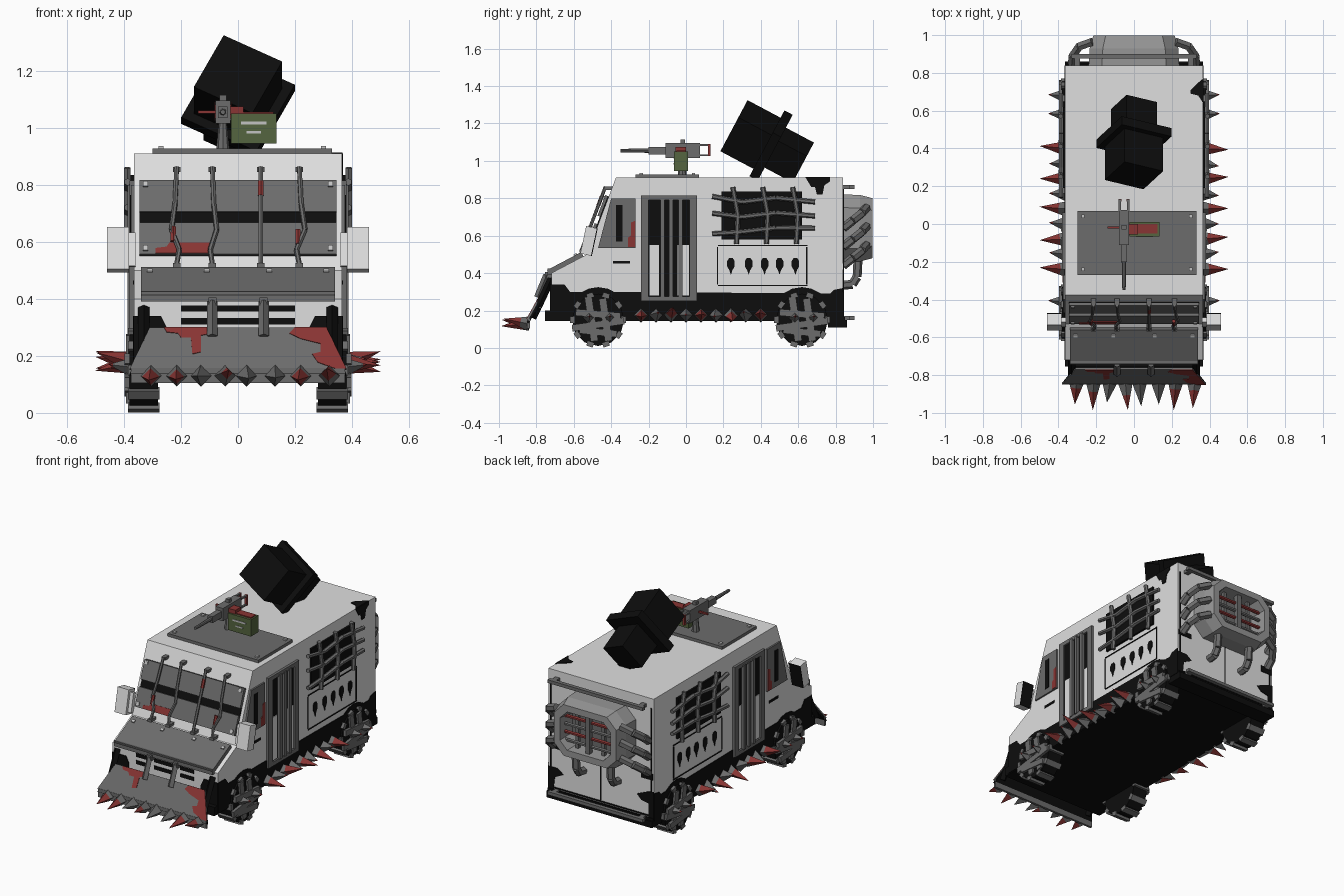
import bpy, bmesh, math, random
from mathutils import Vector, Matrix

if "Cube" in bpy.data.objects:
    bpy.data.objects.remove(bpy.data.objects["Cube"])
random.seed(4)

def mat(name, r, g, b):
    m = bpy.data.materials.new(name)
    m.diffuse_color = (r, g, b, 1)
    m.use_nodes = True
    m.node_tree.nodes["Principled BSDF"].inputs["Base Color"].default_value = m.diffuse_color
    return m

WHITE = mat("off_white_paint", .74, .74, .74)
BLACK = mat("black", .004, .004, .004)
METAL = mat("dull_metal", .15, .15, .15)
STEEL = mat("light_steel", .30, .30, .30)
BOLT = mat("bolt_silver", .55, .55, .55)
RED = mat("dried_red", .25, .035, .033)
GREEN = mat("olive_green", .09, .13, .05)

# ---- helpers: each adds geometry to a bmesh; done() turns it into an object
def done(name, bm, m, mirror=False):
    bmesh.ops.recalc_face_normals(bm, faces=bm.faces)
    me = bpy.data.meshes.new(name)
    bm.to_mesh(me)
    bm.free()
    me.materials.append(m)
    o = bpy.data.objects.new(name, me)
    bpy.context.collection.objects.link(o)
    if mirror:
        o.modifiers.new("Mirror", 'MIRROR')
    return o

def box(bm, x0, x1, y0, y1, z0, z1, M=Matrix()):
    S = Matrix.Diagonal((x1 - x0, y1 - y0, z1 - z0, 1))
    T = Matrix.Translation(((x0 + x1) / 2, (y0 + y1) / 2, (z0 + z1) / 2))
    bmesh.ops.create_cube(bm, size=1, matrix=M @ T @ S)

def cone(bm, p, q, r1, r2=0, n=4):
    p, q = Vector(p), Vector(q)
    M = Matrix.Translation((p + q) / 2) @ (q - p).to_track_quat('Z', 'Y').to_matrix().to_4x4()
    bmesh.ops.create_cone(bm, cap_ends=True, segments=n, radius1=r1, radius2=r2, depth=(q - p).length, matrix=M)

def path(bm, pts, w=.012, n=6):
    for p, q in zip(pts, pts[1:]):
        cone(bm, p, q, w, w, n)

def plate(bm, pts, plane, d0, d1):
    o, u, v = (Vector(k) for k in plane)
    nrm = u.cross(v).normalized()
    lo, hi = ([bm.verts.new(o + u * a + v * b + nrm * d) for a, b in pts] for d in (d0, d1))
    bm.faces.new(lo[::-1])
    bm.faces.new(hi)
    for i in range(len(pts)):
        j = (i + 1) % len(pts)
        bm.faces.new((lo[i], lo[j], hi[j], hi[i]))

def rect(a0, a1, b0, b1):
    return [(a0, b0), (a1, b0), (a1, b1), (a0, b1)]

def plates(name, shapes, plane, d0, d1, m, mirror=False):
    bm = bmesh.new()
    for s in shapes:
        plate(bm, s, plane, d0, d1)
    return done(name, bm, m, mirror)

# Working planes: (origin, u, v)
SIDE = ((.365, 0, 0), (0, 1, 0), (0, 0, 1))
FRONT = ((0, -.72, 0), (1, 0, 0), (0, 0, 1))
BACK = ((0, .84, 0), (-1, 0, 0), (0, 0, 1))
ROOF = ((0, 0, .91), (1, 0, 0), (0, 1, 0))
SCREEN = ((0, -.53, .50), (1, 0, 0), (0, .378, 1))     # v counts height above z .50
HOOD = ((0, -.72, .40), (1, 0, 0), (0, .19, .10))
BLADE = ((0, -.85, .155), (1, 0, 0), (0, .08, .145))   # v from 0 (bottom) to 1 (top)

# ---- body shell
plates("van_body", [[(-.72, .15), (-.72, .40), (-.53, .50), (-.375, .91), (.84, .91), (.84, .15)]],
       SIDE, -.73, 0, WHITE)
bm = bmesh.new()
box(bm, -.365, .365, -.755, .85, .145, .165)
box(bm, -.366, .366, -.755, -.70, .15, .20)
box(bm, -.366, .366, .76, .86, .11, .15)
done("underfloor", bm, BLACK)

# ---- painted black band, arches and slots on the flanks
arch = lambda y: [(y + .165 * math.cos(t * math.pi / 10), .16 + .165 * math.sin(t * math.pi / 10)) for t in range(11)]
plates("lower_band", [
    [(-.72, .15), (.84, .15), (.84, .32), (.79, .31), (.77, .29), (-.3, .30), (-.62, .30), (-.65, .34), (-.72, .34)],
    arch(-.47), arch(.62)], SIDE, 0, .004, BLACK, True)
spots = []
for y in (.24, .335, .42, .50, .585):
    spots.append([(y, .39), (y + .008, .415), (y + .02, .435), (y + .02, .465), (y + .01, .48),
                  (y - .01, .48), (y - .02, .465), (y - .02, .435), (y - .008, .415)])
plates("side_marks", spots + [rect(-.39, -.30, .45, .465),
    rect(.17, .65, .33, .336), rect(.17, .65, .544, .55), rect(.165, .172, .34, .54), rect(.642, .649, .34, .54)],
    SIDE, 0, .004, BLACK, True)
plates("chipped_corner_side", [[(.64, .91), (.67, .86), (.69, .86), (.70, .82), (.73, .82), (.74, .87), (.77, .89), (.77, .91)]],
       SIDE, 0, .004, BLACK)
plates("chipped_corner_roof", [[(.366, .64), (.366, .77), (.33, .74), (.30, .71), (.30, .69), (.34, .68)]], ROOF, 0, .004, BLACK)

# ---- side doors
plates("door_frame", [rect(-.24, -.20, .25, .815), rect(.02, .06, .25, .815), rect(-.20, .02, .79, .815), rect(-.20, .02, .25, .275)],
       SIDE, 0, .016, METAL, True)
plates("door_glass", [rect(-.20, .02, .275, .79)], SIDE, 0, .005, BLACK, True)
plates("door_lower_panel", [rect(-.195, -.145, .28, .55), rect(-.045, .015, .28, .55)], SIDE, 0, .008, WHITE, True)
plates("door_bars", [rect(y - .011, y + .011, .27, .80) for y in (-.125, -.08, -.03)], SIDE, .005, .022, METAL, True)

# ---- armoured cab side windows
plates("cab_side_plate", [[(-.47, .535), (-.27, .535), (-.27, .80), (-.40, .80)]], SIDE, 0, .010, METAL, True)
plates("cab_side_slit", [rect(-.375, -.34, .57, .765)], SIDE, .010, .013, BLACK, True)
plates("cab_side_stain", [[(-.31, .54), (-.27, .54), (-.27, .68), (-.295, .67), (-.295, .60), (-.31, .59)]],
       SIDE, .010, .013, RED, True)

# ---- barred rear side windows
plates("rear_side_glass", [rect(.19, .62, .58, .835)], SIDE, 0, .012, BLACK, True)
bm = bmesh.new()
for z, k in ((.63, -.02), (.71, .01), (.79, .02)):
    path(bm, [(.387, .14, z + k), (.387, .30, z - .01), (.387, .48, z + .012), (.387, .69, z - k / 2)], .013)
for y in (.27, .43, .59):
    path(bm, [(.388, y - .02, .86), (.388, y + .008, .71), (.388, y, .555)], .013)
done("rear_window_bars", bm, METAL, True)

# ---- windscreen armour
plates("windscreen_slit", [rect(-.345, .345, .05, .31)], SCREEN, 0, .006, BLACK)
plates("windscreen_plates", [rect(-.345, .345, .20, .31), rect(-.345, .345, .05, .16)], SCREEN, 0, .02, METAL)
plates("windscreen_stain", [[(-.29, .052), (-.10, .052), (-.09, .09), (-.24, .09), (-.25, .075), (-.29, .07)]],
       SCREEN, .02, .024, RED)
bm, rb = bmesh.new(), bmesh.new()
pt = lambda x, h: (x, -.53 + .378 * h - .033, .50 + h + .012)
for x, k in ((-.215, -.018), (-.09, .015), (.08, 0), (.215, .02)):
    path(bm, [pt(x, .35), pt(x + k / 3, .22), pt(x + k, .13), pt(x - k / 2, .06), pt(x, .01)], .009)
    box(bm, x - .013, x + .013, -.43, -.39, .845, .862)
    box(bm, x - .013, x + .013, -.57, -.52, .51, .526)
for x, h in ((-.227, .09), (.08, .25), (.21, .08)):
    cone(rb, pt(x, h), pt(x, h + .05), .0105, .0105, 6)
done("windscreen_bars", bm, METAL)
done("bar_stains", rb, RED)

# ---- hood plate, grille, front corners
plates("hood_plate", [rect(-.34, .34, -.06, .90)], HOOD, 0, .025, METAL)
plates("hood_lip", [rect(-.34, .34, .39, .425)], FRONT, 0, .02, METAL)
plates("grille_slots", [rect(a, b, z, z + .022) for z in (.31, .355) for a, b in ((-.20, -.105), (-.075, .075), (.105, .20))],
       FRONT, 0, .005, BLACK)
plates("front_corners", [[(.25, .15), (.366, .15), (.366, .34), (.27, .34), (.25, .30)]], FRONT, 0, .006, BLACK, True)

# ---- bolts on the plates
bm = bmesh.new()
b = lambda x, y: rect(x - .009, x + .009, y - .009, y + .009)
for s in (-1, 1):
    for h in (.07, .295):
        plate(bm, b(s * .325, h), SCREEN, .02, .027)
    for x in (.11, .31):
        plate(bm, [(s * x - .01, .70), (s * x + .01, .70), (s * x + .01, .78), (s * x - .01, .78)], HOOD, .025, .032)
    for y in (-.24, .04):
        plate(bm, b(.015 + s * .285, y), ROOF, .018, .026)
done("plate_bolts", bm, BOLT)

# ---- ram blade with spikes
plates("ram_blade", [[(-.38, 0), (.38, 0), (.31, 1), (-.31, 1)]], BLADE, -.008, 0, METAL)
plates("ram_blade_back", [[(-.38, -.1), (.38, -.1), (.31, 1), (-.31, 1)]], BLADE, -.02, -.008, BLACK)
plates("ram_lip", [rect(-.375, .375, .105, .158)], ((0, -.835, 0), (1, 0, 0), (0, 0, 1)), 0, .015, METAL)
plates("ram_stains", [
    [(.20, 1), (.31, 1), (.38, 0), (.34, 0), (.28, .15), (.26, .35), (.29, .4), (.29, .6), (.22, .72), (.18, .85)],
    [(-.26, 1), (-.08, 1), (-.09, .85), (-.13, .8), (-.13, .4), (-.16, .35), (-.165, .75), (-.2, .75), (-.21, .85), (-.25, .88)]],
    BLADE, 0, .003, RED)
bm = bmesh.new()
for s in (-1, 1):
    box(bm, s * .09 - .014, s * .09 + .014, -.755, -.70, .37, .405)
    path(bm, [(s * .09, -.745, .39), (s * .09, -.795, .27)], .018, 4)
done("ram_struts", bm, METAL)
bm = bmesh.new()
path(bm, [(.33, -.72, .37), (.33, -.79, .22), (.33, -.82, .16)], .02, 4)
done("ram_side_arms", bm, BLACK, True)

gray, red = bmesh.new(), bmesh.new()
def spike(p, q, r, red_from):
    p, q = Vector(p), Vector(q)
    m = p.lerp(q, red_from)
    if red_from > 0:
        cone(gray, p, m, r, r * (1 - red_from))
    if red_from < 1:
        cone(red, m, q, r * (1 - red_from))
for x, l, f in ((-.305, .10, .2), (-.215, .13, .3), (-.13, .09, 1), (-.045, .13, .45),
                (.03, .11, 1), (.13, .10, 1), (.22, .13, .2), (.32, .12, .3)):
    spike((x, -.845, .13), (x + random.uniform(-.015, .015), -.855 - l, .13 + random.uniform(-.02, .03)), .038, f)
# ---- flank spikes between the wheels
for s in (-1, 1):
    for i in range(9):
        y = -.24 + .08 * i
        spike((s * .36, y, .175), (s * (.50 if i % 2 == 0 else .45), y + random.uniform(-.015, .015),
              .18 + random.uniform(-.04, .05)), .04, .25 if i % 2 == 0 else .8)
# ---- wheel hub spikes
    for y in (-.52, -.41, .58, .68):
        spike((s * .37, y, .16), (s * .455, y + .005, .17), .035, .8)
done("spikes", gray, METAL)
done("spike_red_tips", red, RED)

# ---- wheels with bolted scrap armour
tyre, scrap = bmesh.new(), bmesh.new()
for y in (-.47, .62):
    cone(tyre, (.28, y, .15), (.38, y, .15), .14, .14, 12)
    for k in range(10):
        M = Matrix.Translation((0, y, .15)) @ Matrix.Rotation(math.radians(36 * k + 18), 4, 'X')
        box(scrap, .276, .386, -.018, .018, .125, .15, M)
    for z, tilt, w in ((.085, -6, .10), (.125, 8, .14), (.18, -5, .12)):
        M = Matrix.Translation((0, y, z)) @ Matrix.Rotation(math.radians(tilt), 4, 'X')
        box(scrap, .38, .398, -w, w, -.018, .018, M)
    M = Matrix.Translation((0, y, .15)) @ Matrix.Rotation(math.radians(8), 4, 'X')
    box(scrap, .378, .392, -.055, -.015, -.11, .13, M)
    box(scrap, .378, .392, .02, .06, -.12, .11, M)
done("tyres", tyre, BLACK, True)
done("wheel_armour", scrap, METAL, True)

# ---- mirrors
bm, gl = bmesh.new(), bmesh.new()
M = Matrix.Translation((.415, -.52, .572)) @ Matrix.Rotation(math.radians(-12), 4, 'X')
box(bm, -.032, .045, -.03, .028, -.075, .075, M)
box(bm, -.055, -.03, -.012, .012, -.06, .06, M)
box(gl, -.032, .045, .028, .033, -.075, .075, M)
done("mirror_housing", bm, WHITE, True)
done("mirror_glass", gl, BLACK, True)

# ---- roof hatch plate and mounted gun
plates("roof_plate", [rect(-.30, .33, -.27, .07)], ROOF, 0, .018, METAL)
bm, rb, gb = bmesh.new(), bmesh.new(), bmesh.new()
gx = -.053
cone(bm, (gx, -.02, .92), (gx, -.02, 1.02), .024, .014, 8)
box(bm, gx - .026, gx + .026, -.11, .075, 1.015, 1.095)
box(bm, gx - .017, gx + .017, -.20, -.11, 1.035, 1.075)
cone(bm, (gx, -.35, 1.055), (gx, -.20, 1.055), .009, .012, 8)
box(bm, gx - .012, gx + .012, -.03, -.005, 1.095, 1.115)
for s in (-1, 1):
    box(bm, gx + s * .022 - .006, gx + s * .022 + .006, .07, .13, 1.08, 1.09)
    box(bm, gx + s * .022 - .006, gx + s * .022 + .006, .07, .13, 1.025, 1.035)
    box(rb, gx + s * .022 - .008, gx + s * .022 + .008, .118, .132, 1.025, 1.09)
box(rb, -.14, -.075, -.025, -.012, 1.05, 1.06)
box(rb, -.03, .02, -.055, .0, 1.045, 1.075)
box(rb, .02, .125, -.05, .0, 1.035, 1.056)
box(gb, -.025, .135, -.065, .01, .945, 1.05)
done("mounted_gun", bm, METAL)
done("gun_red_parts", rb, RED)
done("ammo_box", gb, GREEN)
plates("ammo_box_marks", [rect(.01, .10, 1.012, 1.022), rect(.03, .08, .98, .988)],
       ((0, -.065, 0), (1, 0, 0), (0, 0, 1)), 0, .003, BOLT)

# ---- black tilted lamp block on the roof (local y runs front to back)
bm = bmesh.new()
M = (Matrix.Translation((0, .2565, 1.188)) @ Matrix.Rotation(math.radians(-28), 4, 'X')
     @ Matrix.Rotation(math.radians(27), 4, 'Y'))
for h, a, c in ((.115, 0, .2), (.148, .2, .25), (.09, .25, .42)):
    box(bm, -h, h, a, c, -h, h, M)
done("roof_lamp_block", bm, BLACK)

# ---- rear: seams, chips, bumper and top rail
plates("rear_seams_and_chips", [rect(-.004, .004, .17, .48), rect(-.35, .35, .17, .178),
    rect(-.352, -.345, .18, .85), rect(.345, .352, .18, .85),
    [(.365, .15), (.365, .33), (.32, .32), (.25, .29), (.28, .26), (.33, .25), (.33, .15)],
    [(-.365, .15), (-.365, .30), (-.30, .30), (-.26, .27), (-.32, .24), (-.33, .15)],
    rect(-.36, -.26, .42, .45), rect(.28, .36, .40, .44)], BACK, 0, .004, BLACK)
bm = bmesh.new()
for z in (.16, .86):
    box(bm, -.33, .33, .875, .90, z - .01, z + .01)
    for s in (-.3, .3):
        box(bm, s - .015, s + .015, .84, .88, z - .01, z + .01)
# ---- rear cage ribs and legs
for s in (-1, 1):
    for z in (.44, .54, .64):
        path(bm, [(s * .33, .84, z), (s * .325, .89, z + .04), (s * .29, .94, z + .08), (s * .22, .965, z + .11)], .024)
    path(bm, [(s * .12, .84, .335), (s * .12, .89, .34), (s * .12, .915, .38), (s * .12, .92, .48)], .024)
    box(bm, s * .09 - .01, s * .09 + .01, .93, .95, .50, .79)
done("rear_rails_and_ribs", bm, METAL)

# ---- rear shroud: lofted octagon rings
def octagon(bm, y, a, h, c):
    pts = [(a, c - h), (a, h - c), (a - c, h), (c - a, h), (-a, h - c), (-a, c - h), (c - a, -h), (a - c, -h)]
    return [bm.verts.new((x, y, .64 + z)) for x, z in pts]
bm = bmesh.new()
rings = [octagon(bm, *k) for k in ((.84, .24, .18, .07), (.93, .235, .178, .07), (.998, .215, .16, .065), (.998, .175, .12, .05), (.88, .165, .11, .05))]
for r, q in zip(rings, rings[1:]):
    for i in range(8):
        j = (i + 1) % 8
        bm.faces.new((r[i], r[j], q[j], q[i]))
done("rear_shroud", bm, STEEL)
plates("shroud_interior", [rect(-.18, .18, .51, .77)], BACK, .03, .045, METAL)
bm, rb = bmesh.new(), bmesh.new()
for i, z in enumerate((.56, .61, .66, .71)):
    path(rb if i % 2 else bm, [(-.18, .95, z), (.18, .95, z)], .011)
box(bm, -.015, .015, .945, .975, .51, .77)
done("shroud_bars", bm, METAL)
done("shroud_red_bars", rb, RED)
